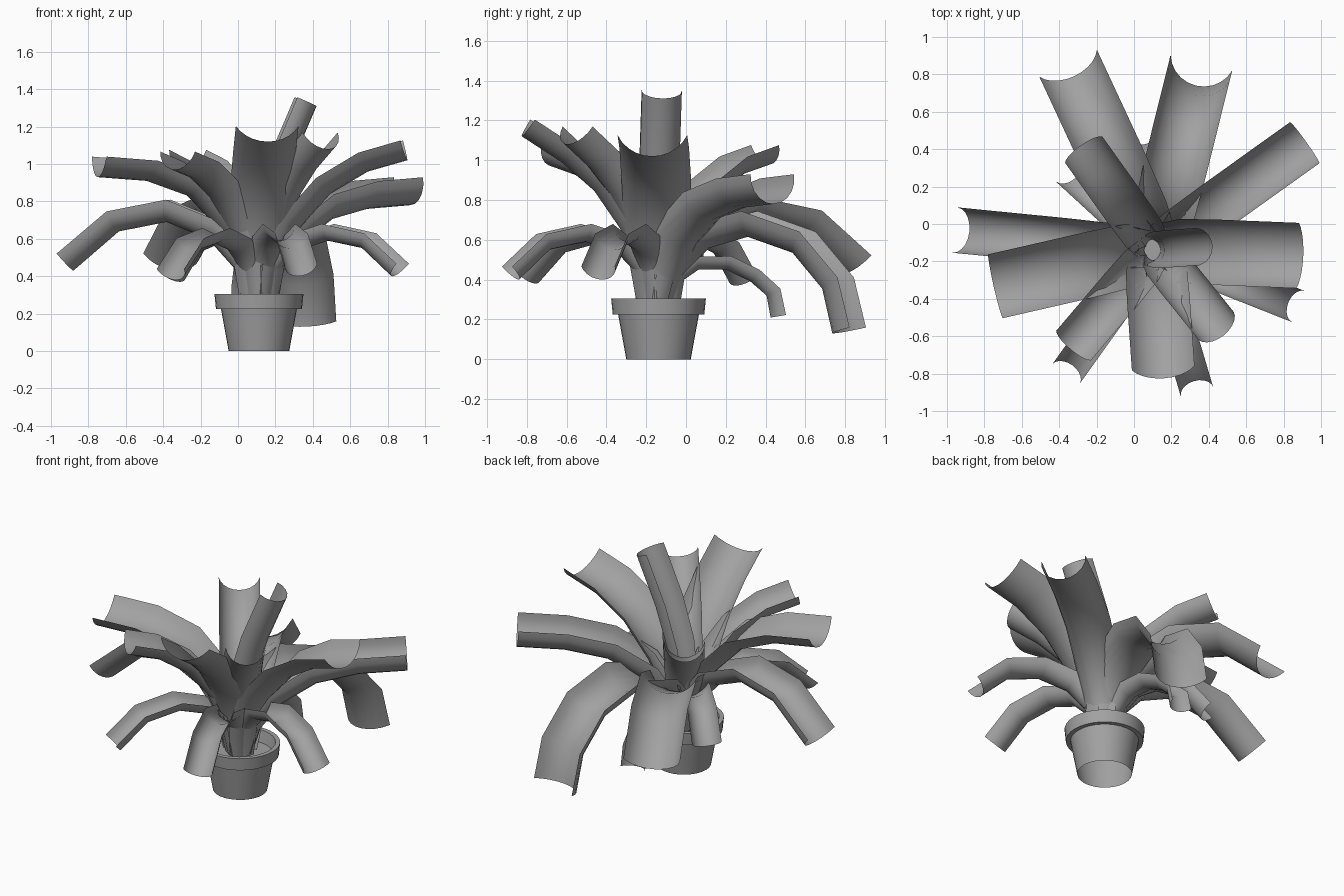
import bpy, math
from mathutils import Vector

if "Cube" in bpy.data.objects:
    bpy.data.objects.remove(bpy.data.objects["Cube"])

CX, CY = 0.112, -0.138   # pot axis

grey = bpy.data.materials.new("dark_grey")
grey.diffuse_color = (0.36, 0.36, 0.36, 1)
grey.use_nodes = True
grey.node_tree.nodes["Principled BSDF"].inputs["Base Color"].default_value = grey.diffuse_color


def make_object(name, verts, faces, angle=40):
    me = bpy.data.meshes.new(name)
    me.from_pydata(verts, [], faces)
    me.materials.append(grey)
    ob = bpy.data.objects.new(name, me)
    bpy.context.collection.objects.link(ob)
    bpy.ops.object.select_all(action='DESELECT')
    ob.select_set(True)
    bpy.context.view_layer.objects.active = ob
    bpy.ops.object.shade_smooth_by_angle(angle=math.radians(angle))
    return ob


def lathe(name, profile, n=32):
    """Revolve a profile about the pot axis; the top ring is capped as soil."""
    verts, faces = [], []
    for r, z in profile:
        for i in range(n):
            a = 2 * math.pi * i / n
            verts.append((CX + r * math.cos(a), CY + r * math.sin(a), z))
    for k in range(len(profile) - 1):
        for i in range(n):
            j = (i + 1) % n
            faces.append((k * n + i, k * n + j, (k + 1) * n + j, (k + 1) * n + i))
    faces.append(tuple(range((len(profile) - 1) * n, len(profile) * n)))
    return make_object(name, verts, faces)


# Pot, open below, with rim, inner wall and soil level
lathe("flower_pot", [(0.162, 0), (0.203, 0.225), (0.23, 0.225), (0.238, 0.305),
                     (0.21, 0.305), (0.195, 0.23)])


def leaf(name, tip, tip_z, shape, w, d, n=10):
    """Channel-shaped strip following a (radius, height) path toward tip."""
    dx, dy = tip[0] - CX, tip[1] - CY
    reach = math.hypot(dx, dy)
    out = Vector((dx / reach, dy / reach, 0))
    side = Vector((-out.y, out.x, 0))
    up = Vector((0, 0, 1))
    r0 = shape[0][0]
    r1, z1 = shape[-1]
    m = len(shape)
    # Stretch the family midline so that it ends at the tip
    path = [(r0 + (r - r0) * (reach - r0) / (r1 - r0), z + (tip_z - z1) * k / (m - 1))
            for k, (r, z) in enumerate(shape)]
    verts, faces = [], []
    for k, (r, z) in enumerate(path):
        a, b = path[max(k - 1, 0)], path[min(k + 1, m - 1)]
        t = Vector((b[0] - a[0], b[1] - a[1])).normalized()
        normal = out * -t.y + up * t.x
        f = (0.6, 0.82, 0.97)[k] if k < 3 else 1.0
        hw, hd = w * f, d * f
        rad = (hw * hw + hd * hd) / (2 * hd)
        half = 2 * math.atan2(hd, hw)
        c = Vector((CX, CY, 0)) + out * r + up * z
        for i in range(n + 1):
            q = half * (2 * i / n - 1)
            verts.append(c + side * (rad * math.sin(q)) + normal * (rad * (1 - math.cos(q))))
    for k in range(m - 1):
        for i in range(n):
            p = k * (n + 1) + i
            faces.append((p, p + n + 1, p + n + 2, p + 1))
    return make_object(name, verts, faces, 60)


# Midline families: rising, level, hanging, small drooping, upright
RISE = [(.07, .24), (.11, .45), (.19, .65), (.32, .84), (.48, .98), (.68, 1.11)]
WIDE = [(.07, .24), (.11, .45), (.21, .65), (.38, .84), (.58, .96), (.79, 1.02)]
FLAT = [(.07, .24), (.11, .45), (.21, .65), (.38, .83), (.60, .91), (.86, .93)]
LEVEL = [(.07, .24), (.12, .40), (.25, .57), (.45, .70), (.70, .76), (.98, .78)]
ARCH = [(.06, .24), (.12, .43), (.27, .60), (.49, .69), (.74, .64), (.98, .43)]
HANG = [(.06, .24), (.12, .42), (.25, .56), (.45, .62), (.68, .54), (.83, .36), (.88, .14)]
DROOP = [(.06, .24), (.10, .42), (.22, .54), (.38, .59), (.57, .55), (.73, .40)]
SHORT = [(.06, .24), (.10, .38), (.20, .45), (.34, .45), (.46, .39), (.54, .32), (.56, .21)]
STEEP = [(.03, .24), (.05, .50), (.10, .75), (.18, 1.0), (.31, 1.30)]

# Large leaves
leaf("leaf_front", (0.16, -0.825), 1.12, RISE, .168, .10)
leaf("leaf_right", (0.905, -0.17), 1.02, WIDE, .175, .11)
leaf("leaf_left_high", (-0.75, -0.335), 0.93, FLAT, .175, .11)
leaf("leaf_right_back", (0.92, 0.44), 0.78, LEVEL, .135, .15)
leaf("leaf_back_left", (-0.32, 0.79), 0.43, ARCH, .17, .12)
leaf("leaf_back_right", (0.33, 0.74), 0.13, HANG, .17, .13)
leaf("leaf_left", (-0.88, -0.04), 0.43, ARCH, .122, .12)

# Inner leaves
leaf("leaf_inner_front_right", (0.48, -0.595), 1.08, RISE, .12, .11)
leaf("leaf_inner_front_left", (-0.34, -0.67), 0.97, WIDE, .122, .10)
leaf("leaf_inner_back_left", (-0.285, 0.42), 0.98, WIDE, .122, .10)
leaf("leaf_upright", (0.42, -0.115), 1.31, STEEP, .10, .12)

# Small drooping lower leaves
leaf("leaf_low_right", (0.825, -0.42), 0.40, DROOP, .09, .09)
leaf("leaf_low_front", (0.32, -0.84), 0.40, DROOP, .09, .09)
leaf("leaf_low_front_left", (-0.33, -0.755), 0.38, DROOP, .09, .08)
leaf("leaf_low_back_left", (-0.31, 0.25), 0.37, DROOP, .09, .08)
leaf("leaf_low_back", (0.05, 0.425), 0.21, SHORT, .08, .07)
